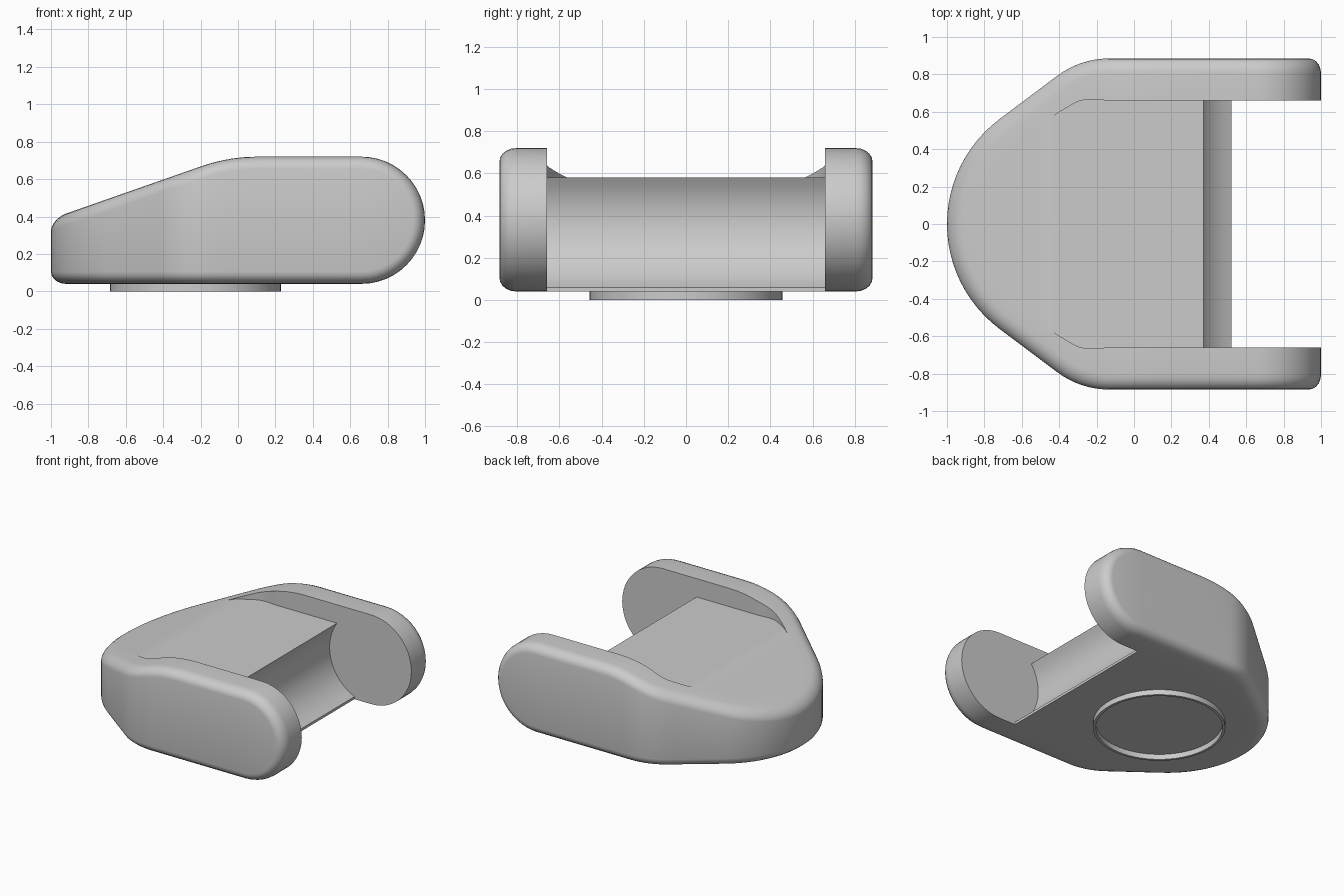
import bpy, bmesh
from math import sin, cos, pi, sqrt, asin, atan2, radians

if "Cube" in bpy.data.objects:
    bpy.data.objects.remove(bpy.data.objects["Cube"])

BASE, FLOOR = 0.04, 0.58          # underside and pocket floor heights
CX, CZ, R = 0.66, 0.38, 0.34      # centre and radius of the round arm ends
RD, RZ = 0.08, 0.065              # edge rounding, sideways and vertical
ARC = [(RD * (1 - sin(k * pi / 10)), RZ * (1 - cos(k * pi / 10))) for k in range(6)]


def top(x):
    """Upper silhouette in the side view."""
    if x >= 0.1:
        return 0.72
    if x > -0.2:
        return 0.72 - 0.5833 * (0.1 - x) ** 2
    return 0.6675 + 0.35 * (x + 0.2)


def finish(bm, name):
    bmesh.ops.recalc_face_normals(bm, faces=bm.faces)
    me = bpy.data.meshes.new(name)
    bm.to_mesh(me)
    bm.free()
    ob = bpy.data.objects.new(name, me)
    bpy.context.collection.objects.link(ob)
    bpy.ops.object.select_all(action='DESELECT')
    bpy.context.view_layer.objects.active = ob
    ob.select_set(True)
    bpy.ops.object.shade_smooth_by_angle(angle=radians(32))
    return ob


# Plan outline of one half: (x, y, outward normal x, outward normal y)
A = asin(0.8)                     # where the nose arc meets the straight flank
plan = []
for k in range(13):
    a = A * k / 12
    plan.append((-0.3 - 0.7 * cos(a), 0.7 * sin(a), -cos(a), sin(a)))
for k in range(1, 9):
    t = k / 8
    plan.append((-0.72 + 0.31 * t, 0.56 + 0.2325 * t, -0.6, 0.8))
for k in range(1, 9):
    a = A + (pi / 2 - A) * k / 8
    plan.append((-0.1325 - 0.4625 * cos(a), 0.4225 + 0.4625 * sin(a), -cos(a), sin(a)))
i0 = len(plan) - 1                # first station of the straight arm
XT = CX - sqrt(0.35 ** 2 - (FLOOR - CZ) ** 2)
for x in (-0.08, -0.03, 0.03, 0.1, XT, 0.52, CX):
    plan.append((x, 0.885, 0.0, 1.0))


def depth(x):
    """Rim width from outer wall to pocket wall."""
    t = min(1, max(0, (x + 0.536) / 0.4035))
    return 0.16 + 0.065 * t * t * (3 - 2 * t)


bm = bmesh.new()
pool = {}


def face(*pts):
    verts = []
    for p in pts:
        key = tuple(round(c, 4) + 0.0 for c in p)
        if key not in pool:
            pool[key] = bm.verts.new(p)
        if pool[key] not in verts:
            verts.append(pool[key])
    if len(verts) > 2:
        bm.faces.new(verts)


def skin(rows):
    for r, s in zip(rows, rows[1:]):
        for k in range(len(r) - 1):
            face(r[k], r[k + 1], s[k + 1], s[k])


# Rim and arm sections swept along the plan outline
rows = []
for x, y, nx, ny in plan:
    half = [(depth(x), 0)] + ARC
    low = [(x - nx * d, y - ny * d, BASE + e) for d, e in half]
    high = [(x - nx * d, y - ny * d, top(x - nx * d) - e) for d, e in reversed(half)]
    rows.append(low + high)
skin(rows)

# Round arm end and its flat outer cap
end = []
for k in range(25):
    a = pi / 2 - pi * k / 24
    end.append([(CX + (R - e) * cos(a), 0.885 - d, CZ + (R - e) * sin(a))
                for d, e in [(0.225, 0)] + ARC])
skin(end)
face(*[r[-1] for r in end])

# Pocket floor, pocket wall and underside
inner_top = [r[-1] for r in rows]
inner_low = [r[0] for r in rows]
floor = [(x, y, min(FLOOR, z)) for x, y, z in inner_top]


def mid(p):
    return (p[0], 0.0, p[2])


for i in range(len(rows) - 1):
    if i < i0:
        face(inner_top[i], inner_top[i + 1], floor[i + 1], floor[i])
    if floor[i + 1][0] <= XT + 1e-4:
        face(floor[i], floor[i + 1], mid(floor[i + 1]), mid(floor[i]))
    if inner_low[i + 1][0] <= 0.5201:
        face(inner_low[i], inner_low[i + 1], mid(inner_low[i + 1]), mid(inner_low[i]))

# Concave bridge end, from the lower lip up to the pocket floor
zl = CZ - sqrt(0.35 ** 2 - (CX - 0.52) ** 2)
a0, a1 = atan2(CZ - zl, CX - 0.52), atan2(CZ - FLOOR, CX - XT)
hollow = [(0.52, 0.66, BASE)]
for k in range(13):
    a = a0 + (a1 - a0) * k / 12
    hollow.append((CX - 0.35 * cos(a), 0.66, CZ - 0.35 * sin(a)))
for p, q in zip(hollow, hollow[1:]):
    face(p, q, mid(q), mid(p))

# Flat inner side of the arm
face(*inner_top[i0:], *[r[0] for r in end], inner_low[-1], *hollow,
     *reversed([p for p in floor[i0:] if p[0] <= XT + 1e-4]))

bmesh.ops.mirror(bm, geom=bm.verts[:] + bm.edges[:] + bm.faces[:],
                 axis='Y', merge_dist=0.0005)
finish(bm, "bracket_body")

# Thin ring under the body
bm = bmesh.new()
N = 64
rings = [[bm.verts.new((-0.227 + r * cos(2 * pi * k / N), r * sin(2 * pi * k / N), z))
          for k in range(N)]
         for r, z in ((0.457, BASE), (0.457, 0), (0.438, 0), (0.438, BASE))]
for r, s in zip(rings, rings[1:] + rings[:1]):
    for k in range(N):
        j = (k + 1) % N
        bm.faces.new((r[k], r[j], s[j], s[k]))
finish(bm, "base_ring")
